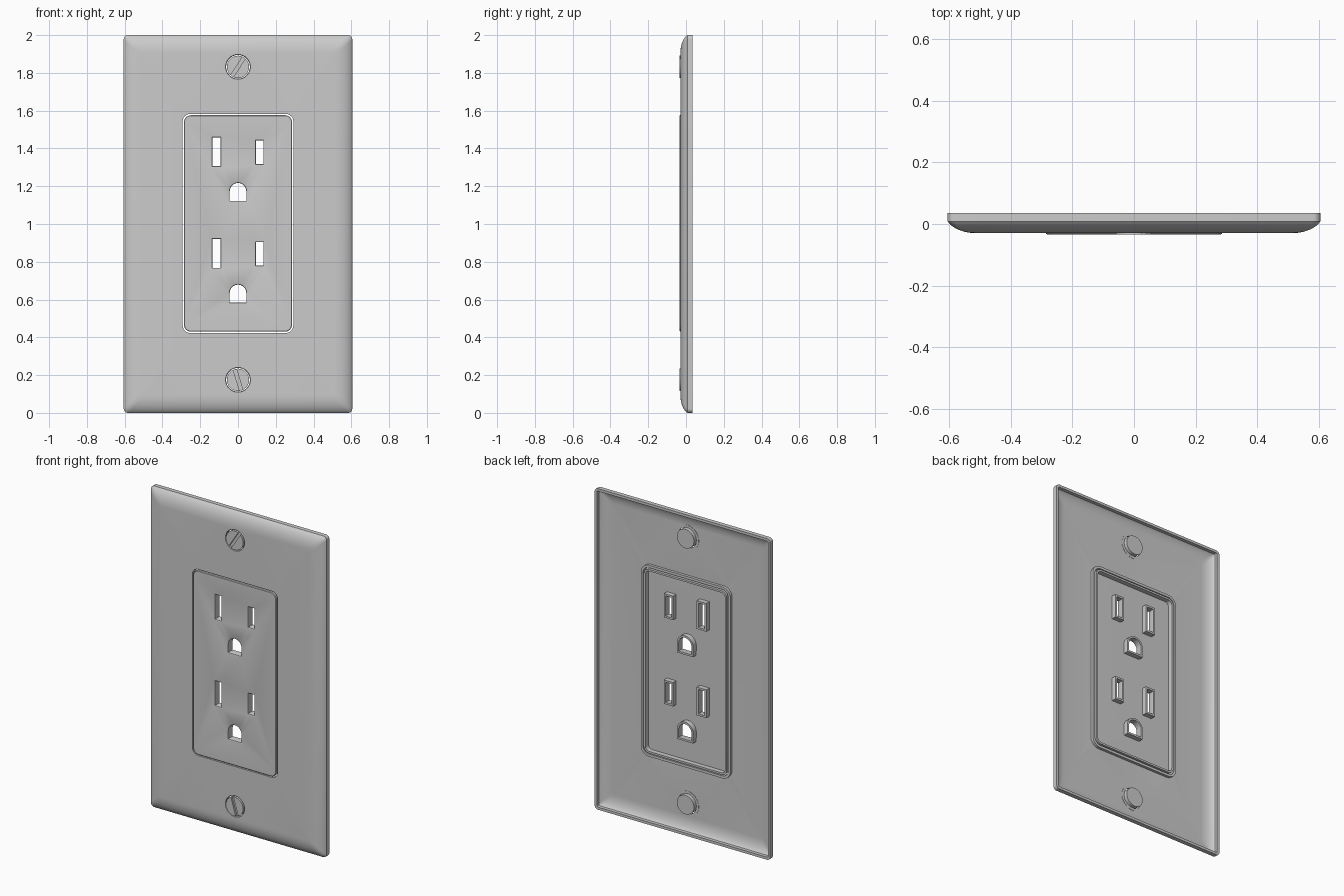
import bpy, bmesh, math
from math import sin, cos, pi, radians

if "Cube" in bpy.data.objects:
    bpy.data.objects.remove(bpy.data.objects["Cube"])

grey = bpy.data.materials.new("light grey")
grey.diffuse_color = (0.6, 0.6, 0.6, 1)
grey.use_nodes = True
grey.node_tree.nodes["Principled BSDF"].inputs["Base Color"].default_value = grey.diffuse_color


def rounded(w, h, r, zc=1.0, n=6):
    """Rounded rectangle outline, half sizes w and h."""
    pts = []
    for k, (sx, sz) in enumerate([(1, 1), (-1, 1), (-1, -1), (1, -1)]):
        for i in range(n + 1):
            a = k * pi / 2 + i / n * pi / 2
            pts.append((sx * (w - r) + r * cos(a), zc + sz * (h - r) + r * sin(a)))
    return pts


def slot(x, z0, z1, w, g=0.0):
    """Blade slot outline, grown by g."""
    w, z0, z1 = w + g, z0 - g, z1 + g
    return [(x - w, z0), (x + w, z0), (x + w, z1), (x - w, z1)]


def arch(z0, r, straight, g=0.0):
    """Ground hole outline: flat bottom, round top."""
    pts = [(-r - g, z0 - g), (r + g, z0 - g)]
    return pts + [((r + g) * cos(pi * i / 14), z0 + straight + (r + g) * sin(pi * i / 14))
                  for i in range(15)]


def circle(zc, r, n=32):
    return [(r * cos(2 * pi * i / n), zc + r * sin(2 * pi * i / n)) for i in range(n)]


def finish(name, bm, angle=35):
    me = bpy.data.meshes.new(name)
    bm.to_mesh(me)
    bm.free()
    ob = bpy.data.objects.new(name, me)
    bpy.context.collection.objects.link(ob)
    me.materials.append(grey)
    bpy.ops.object.select_all(action='DESELECT')
    ob.select_set(True)
    bpy.context.view_layer.objects.active = ob
    bpy.ops.object.shade_smooth_by_angle(angle=radians(angle))
    return ob


def shell(name, borders, thickness):
    """Front sheet with holes; each border is a list of (outline, y) from front to back."""
    bm = bmesh.new()
    rim = []
    for border in borders:
        rings = [[bm.verts.new((x, y, z)) for x, z in pts] for pts, y in border]
        n = len(rings[0])
        for a, b in zip(rings, rings[1:]):
            for i in range(n):
                j = (i + 1) % n
                bm.faces.new((a[i], a[j], b[j], b[i]))
        first = rings[0]
        for i in range(n):
            j = (i + 1) % n
            rim.append(bm.edges.get((first[i], first[j])) or bm.edges.new((first[i], first[j])))
    fill = bmesh.ops.triangle_fill(bm, use_beauty=True, use_dissolve=False, edges=rim,
                                   normal=(0, -1, 0))
    front = [f for f in fill["geom"] if isinstance(f, bmesh.types.BMFace)]
    bmesh.ops.recalc_face_normals(bm, faces=bm.faces[:])
    bm.normal_update()
    if sum(f.normal.y * f.calc_area() for f in front) > 0:
        bmesh.ops.reverse_faces(bm, faces=bm.faces[:])
    ob = finish(name, bm)
    mod = ob.modifiers.new("thickness", 'SOLIDIFY')
    mod.thickness = thickness
    mod.offset = -1
    mod.use_even_offset = True
    bpy.ops.object.modifier_apply(modifier=mod.name)
    bpy.ops.object.shade_smooth_by_angle(angle=radians(35))
    return ob


SCREWS = [(1.832, 57), (0.175, 107)]

# wall plate: rounded outer edge, centre opening and two screw holes
edge = []
for i in range(9):
    a = i / 8 * radians(70)
    inset = 0.095 * (1 - sin(a) / sin(radians(70)))
    y = -0.03 + 0.038 * (1 - cos(a)) / (1 - cos(radians(70)))
    edge.append((rounded(0.605 - inset, 1.0 - inset, 0.022), y))
edge.append((rounded(0.605, 1.0, 0.022), 0.035))
opening = [(rounded(0.293, 0.58, 0.04, 1.003), -0.03),
           (rounded(0.293, 0.58, 0.04, 1.003), 0.004)]
holes = [[(circle(z, 0.066), -0.03), (circle(z, 0.063), -0.026), (circle(z, 0.063), -0.012)]
         for z, _ in SCREWS]
shell("wall_plate", [edge, opening] + holes, 0.016)

# socket insert with slots
borders = [[(rounded(0.283, 0.57, 0.034, 1.003), -0.0335),
            (rounded(0.286, 0.573, 0.037, 1.003), -0.031),
            (rounded(0.286, 0.573, 0.037, 1.003), 0.008)]]
for dz in (0, -0.538):
    shapes = [lambda g: slot(-0.114, 1.306 + dz, 1.458 + dz, 0.021, g),
              lambda g: slot(0.114, 1.317 + dz, 1.442 + dz, 0.02, g),
              lambda g: arch(1.123 + dz, 0.044, 0.05, g)]
    for s in shapes:
        borders.append([(s(0.007), -0.0335), (s(0.002), -0.031), (s(0), -0.026), (s(0), 0.01)])
shell("socket_insert", borders, 0.012)


def prism(bm, pts, y0, y1, bevel=0.0):
    """Solid extrusion from front y0 to back y1."""
    a = [bm.verts.new((x, y0, z)) for x, z in pts]
    b = [bm.verts.new((x, y1, z)) for x, z in pts]
    n = len(pts)
    bm.faces.new(a)
    bm.faces.new(b[::-1])
    for i in range(n):
        j = (i + 1) % n
        bm.faces.new((a[j], a[i], b[i], b[j]))


# slotted screws: a base disc with two half heads leaving the slot between
for (zc, tilt), label in zip(SCREWS, ("top", "bottom")):
    bm = bmesh.new()
    prism(bm, circle(zc, 0.059), -0.022, 0.006)
    t, R, half = radians(tilt), 0.059, 0.009
    a0 = math.asin(half / R)
    for side in (0, pi):
        pts = []
        for i in range(17):
            a = t + side + a0 + (pi - 2 * a0) * i / 16
            pts.append((R * cos(a), zc + R * sin(a)))
        prism(bm, pts, -0.034, -0.022)
    bmesh.ops.recalc_face_normals(bm, faces=bm.faces[:])
    finish(label + "_screw", bm)
